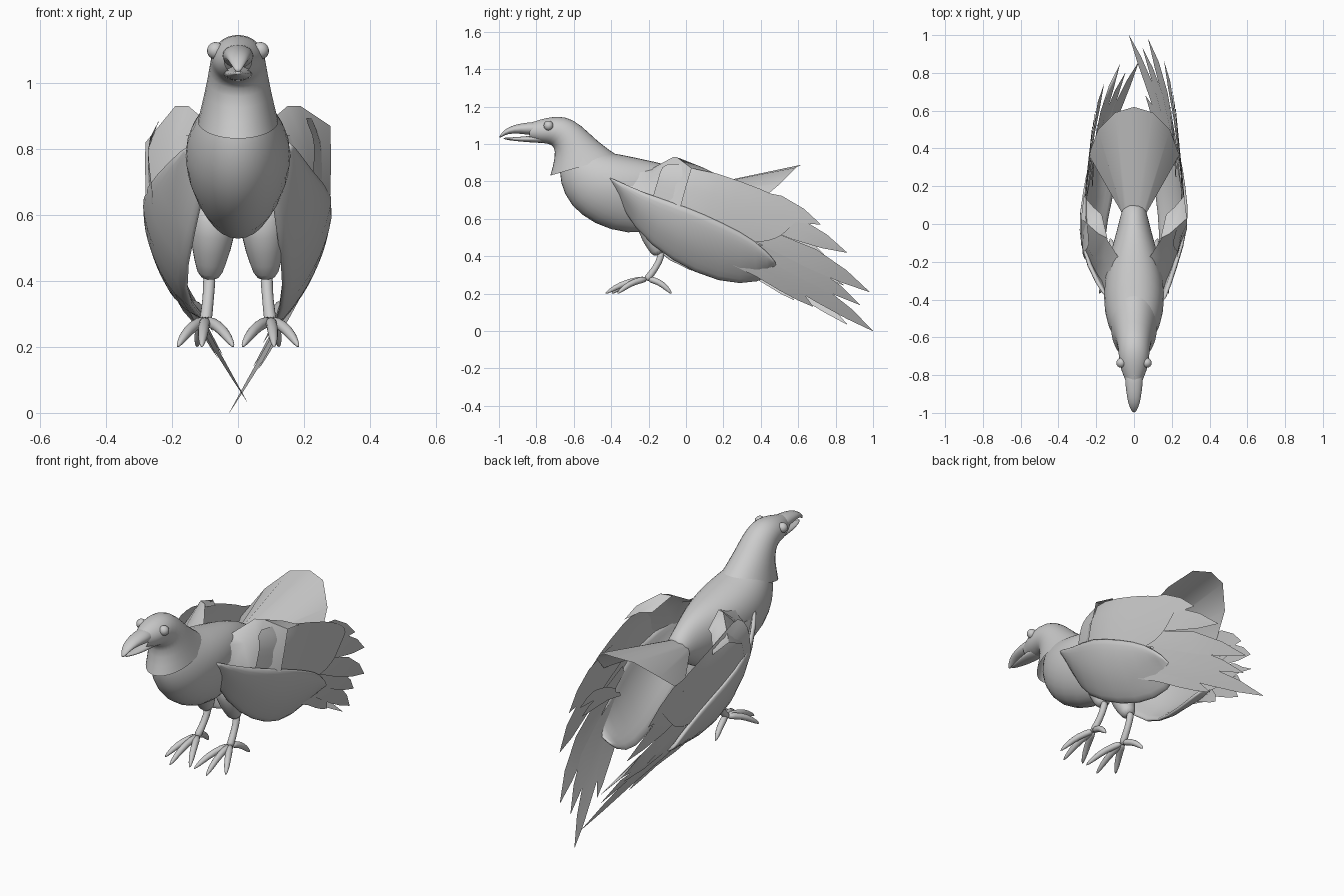
import bpy, math
from mathutils import Vector

if "Cube" in bpy.data.objects:
    bpy.data.objects.remove(bpy.data.objects["Cube"])


def make(name, verts, faces, subd=0, thick=0):
    me = bpy.data.meshes.new(name)
    me.from_pydata([tuple(v) for v in verts], [], faces)
    me.update()
    ob = bpy.data.objects.new(name, me)
    bpy.context.collection.objects.link(ob)
    for p in me.polygons:
        p.use_smooth = True
    if thick:
        m = ob.modifiers.new("thickness", 'SOLIDIFY')
        m.thickness, m.offset = thick, 0
    if subd:
        m = ob.modifiers.new("smooth", 'SUBSURF')
        m.levels = m.render_levels = subd
    return ob


def skin(name, rings, subd=0, cap=True):
    n = len(rings[0])
    verts = [v for r in rings for v in r]
    faces = [(i*n+j, i*n+(j+1) % n, (i+1)*n+(j+1) % n, (i+1)*n+j)
             for i in range(len(rings)-1) for j in range(n)]
    if cap:
        faces += [tuple(range(n))[::-1], tuple(range(len(verts)-n, len(verts)))]
    return make(name, verts, faces, subd)


def loft(name, sections, n=16, subd=1, cap=True, egg=0):
    """Sections: (bottom y, bottom z, top y, top z, half width)."""
    rings = []
    for by, bz, ty, tz, rx in sections:
        ring = []
        for k in range(n):
            a = 2*math.pi*k/n
            t = (1-math.cos(a))/2 + egg*math.sin(a)**2
            ring.append((rx*math.sin(a), by+(ty-by)*t, bz+(tz-bz)*t))
        rings.append(ring)
    return skin(name, rings, subd, cap)


def tube(name, pts, radii, n=8):
    pts = [Vector(p) for p in pts]
    rings = []
    for i, p in enumerate(pts):
        d = (pts[min(i+1, len(pts)-1)]-pts[max(i-1, 0)]).normalized()
        u = d.cross(Vector((1, 0.01, 0))).normalized()
        w = d.cross(u)
        rings.append([p+(u*math.cos(2*math.pi*k/n)+w*math.sin(2*math.pi*k/n))*radii[i]
                      for k in range(n)])
    return skin(name, rings, 1)


def lerp(table, z):
    for (z0, x0), (z1, x1) in zip(table, table[1:]):
        if z <= z1:
            t = max(0, (z-z0)/(z1-z0))
            return x0+(x1-x0)*t
    return table[-1][1]


# Body, neck with overhanging collar, and beak
loft("body", [(-.66, .95, -.52, 1.0, .07), (-.685, .85, -.42, .955, .115),
              (-.66, .73, -.34, .945, .150), (-.575, .615, -.22, .92, .170),
              (-.41, .53, -.10, .895, .148), (-.22, .51, -.01, .86, .11),
              (-.05, .58, .06, .82, .08), (.10, .68, .12, .77, .06)], egg=.03)
loft("head", [(-.73, .83, -.36, .938, .125), (-.70, .93, -.47, 1.012, .103),
              (-.705, .99, -.56, 1.105, .088), (-.74, 1.0, -.64, 1.15, .083),
              (-.775, 1.005, -.72, 1.147, .078), (-.81, 1.015, -.78, 1.132, .06),
              (-.84, 1.025, -.83, 1.115, .043)], cap=False)
loft("upper_beak", [(-.75, 1.035, -.75, 1.125, .055), (-.85, 1.05, -.85, 1.117, .048),
                    (-.92, 1.058, -.92, 1.104, .038), (-.97, 1.05, -.97, 1.08, .026),
                    (-1.0, 1.027, -1.0, 1.04, .006)], 12)
loft("lower_beak", [(-.72, 1.0, -.72, 1.06, .05), (-.83, 1.008, -.83, 1.045, .043),
                    (-.91, 1.015, -.91, 1.036, .03), (-.98, 1.025, -.98, 1.036, .008)], 12)

# Raised tail fan
base = [(.0, -.02, .755), (.03, .0, .75), (.05, .03, .74), (.065, .06, .72)]
rim = [(.0, .62, .89), (.10, .59, .875), (.19, .50, .785), (.24, .365, .67)]
row0 = [(-x, y, z) for x, y, z in base[:0:-1]]+base
row1 = [(-x, y, z) for x, y, z in rim[:0:-1]]+rim
make("tail_fan", row0+row1, [(i, i+1, i+8, i+7) for i in range(6)])

# Wing surface: sideways distance as a function of height and length
PROFILE = [(0, .09), (.2, .18), (.33, .23), (.5, .275), (.67, .285), (.87, .275), (.93, .20)]


def wing_point(s, y, z, off=0):
    # the left wing is held a little wider in front and reaches less far back
    taper = .31*max(0, -y) if s > 0 else .5*max(0, -y-.14)
    x = lerp(PROFILE, z) - .1*max(0, y) - taper + off
    if s < 0:
        y, z = -.2+(y+.2)*.885, z+(.035 if z < .3 else -.01)
    return Vector((s*x, y, z))


def sheet(name, s, top, bottom, rows=5, curl=0, off=0, thick=.0, subd=1):
    verts = []
    for r in range(rows):
        t = r/(rows-1)
        for (ty, tz), (by, bz) in zip(top, bottom):
            verts.append(wing_point(s, ty+(by-ty)*t, tz+(bz-tz)*t, off-curl*t*t))
    n = len(top)
    faces = [(r*n+c, r*n+c+1, (r+1)*n+c+1, (r+1)*n+c)
             for r in range(rows-1) for c in range(n-1)]
    make(name, verts, faces, subd, thick)


def feather(name, s, root, tip, w, off):
    (ry, rz), (ty, tz) = root, tip
    L = math.hypot(ty-ry, tz-rz)
    ny, nz = -(tz-rz)/L, (ty-ry)/L
    verts = []
    for t, k in ((0, .4), (.3, .8), (.6, 1), (.82, .65), (1, 0.02)):
        bend = .03*math.sin(math.pi*t)
        for q in (-1, 0, 1):
            d = bend+q*w*k
            verts.append(wing_point(s, ry+(ty-ry)*t+ny*d, rz+(tz-rz)*t+nz*d, off))
    make(name, verts, [(r*3+c, r*3+c+1, r*3+c+4, r*3+c+3) for r in range(4) for c in range(2)])


FEATHERS = [((.14, .74), (.72, .57), .06), ((.16, .67), (.86, .42), .06),
            ((.18, .59), (.98, .21), .055), ((.24, .49), (.93, .14), .045),
            ((.25, .43), (1.0, 0), .045), ((.25, .37), (.68, .13), .04),
            ((.28, .52), (.64, .57), .025), ((.25, .49), (.63, .52), .025)]

for s, side in ((1, "right"), (-1, "left")):
    # Wing sheets and flight feathers
    sheet(side+"_secondaries", s,
          [(-.12, .91), (.05, .88), (.3, .80), (.5, .72), (.63, .63)],
          [(-.20, .64), (0, .60), (.2, .52), (.38, .46), (.50, .50)])
    sheet(side+"_wing_coverts", s,
          [(-.42, .83), (-.22, .735), (0, .67), (.2, .58), (.38, .485), (.48, .37)],
          [(-.40, .79), (-.28, .54), (-.08, .37), (.18, .25), (.40, .25), (.49, .34)],
          6, .08, .006, .025)
    for i, (root, tip, w) in enumerate(FEATHERS):
        feather(f"{side}_feather_{i}", s, root, tip, w, -.005-.003*i)
    # Folded shoulder joining wing to back
    right = s > 0
    h = 0 if right else -.05
    f = 0 if right else -.08
    pts = [(.08, -.18, .87), (.15, -.07, .93), (.19, -.05, .93), (.28, .03, .87+h),
           (.12, -.26, .85), (.16, -.18, .84), (.21, -.14+f/2, .80), (.282, .0+f, .77),
           (.14, -.40, .82), (.17, -.30, .73), (.215, -.20+f/2, .69), (.28, -.03+f, .66)]
    make(side+"_shoulder", [(s*x, y, z) for x, y, z in pts],
         [(r*4+c, r*4+c+1, r*4+c+5, r*4+c+4) for r in range(2) for c in range(3)])
    roof = [(.14, -.08, .92), (.19, -.05, .93), (.28, .03, .87+h),
            (.17, .05, .87), (.215, .09, .875), (.266, .15, .845+h)]
    make(side+"_shoulder_roof", [(s*x, y, z) for x, y, z in roof],
         [(0, 1, 4, 3), (1, 2, 5, 4)])

    # Eye
    bpy.ops.mesh.primitive_uv_sphere_add(segments=16, ring_count=10, radius=.026,
                                         location=(s*.068, -.735, 1.098))
    bpy.context.object.name = side+"_eye"
    bpy.ops.object.shade_smooth()

    # Leg and four toes
    tube(side+"_thigh", [(s*.07, -.20, .64), (s*.078, -.19, .54), (s*.084, -.16, .45),
                         (s*.086, -.14, .405)], [.07, .074, .048, .034], 12)
    tube(side+"_shank", [(s*.086, -.13, .43), (s*.088, -.14, .37), (s*.095, -.19, .30),
                         (s*.10, -.215, .27)], [.024, .018, .02, .022])
    for i, (tx, ty) in enumerate(((.012, -.40), (.11, -.435), (.185, -.37), (.125, -.075))):
        a, b = Vector((s*.098, -.205, .28)), Vector((s*tx, ty, .198))
        m, k = a.lerp(b, .45), a.lerp(b, .78)
        m.z, k.z = .265, .23
        tube(f"{side}_toe_{i}", [a, m, k, b], [.021, .018, .017, .004])
